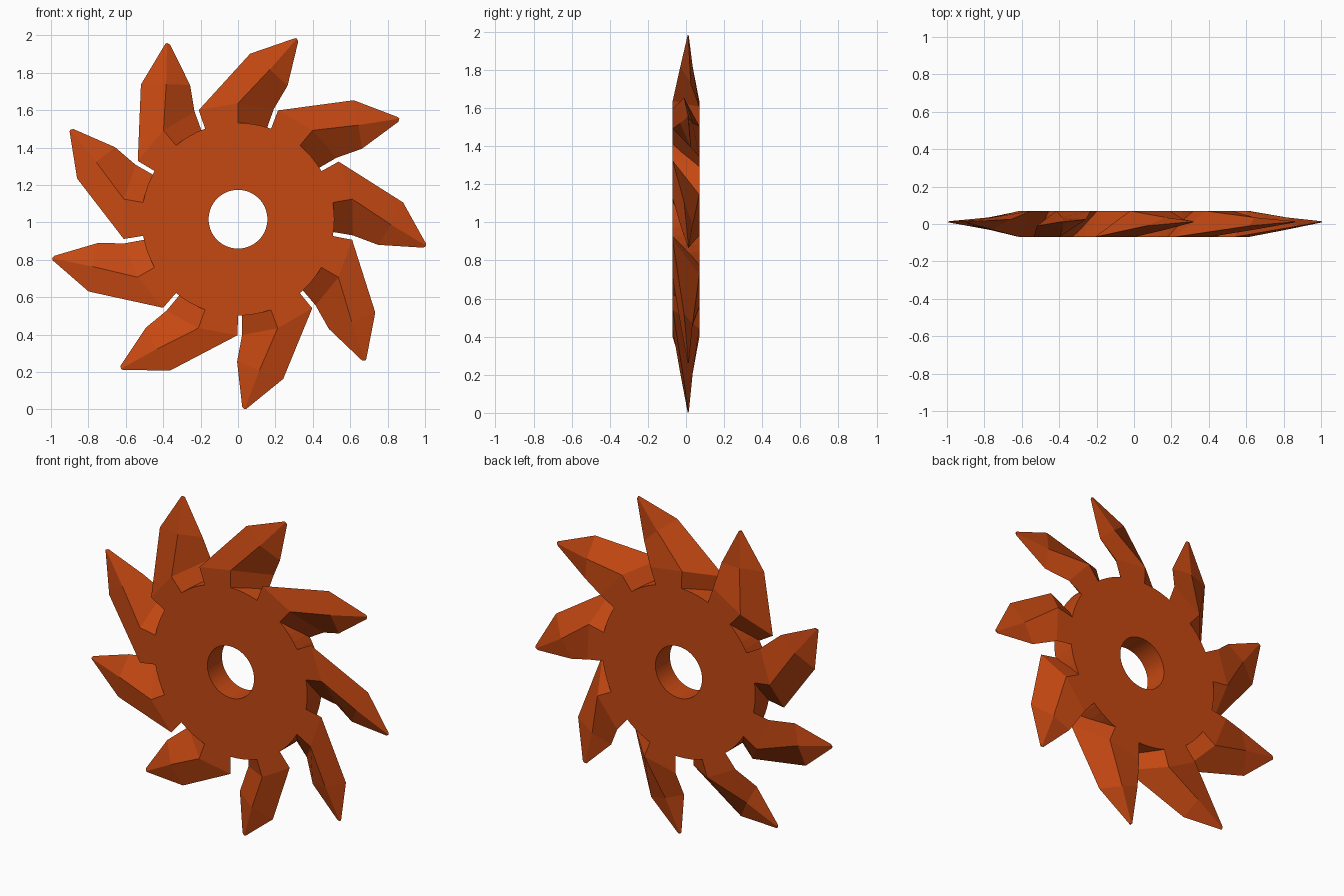
import bpy, bmesh, math

if "Cube" in bpy.data.objects:
    bpy.data.objects.remove(bpy.data.objects["Cube"])

orange = bpy.data.materials.new("burnt orange")
orange.diffuse_color = (0.56, 0.065, 0.006, 1)
orange.use_nodes = True
orange.node_tree.nodes["Principled BSDF"].inputs["Base Color"].default_value = orange.diffuse_color

CZ = 1.017      # height of the wheel centre
H = 0.07        # half thickness
HUB_R, HOLE_R = 0.515, 0.157
BLADES, STEP = 9, math.radians(40)


def finish(bm, name):
    bmesh.ops.recalc_face_normals(bm, faces=bm.faces)
    me = bpy.data.meshes.new(name)
    bm.to_mesh(me)
    bm.free()
    me.materials.append(orange)
    ob = bpy.data.objects.new(name, me)
    ob.location = (0, 0, CZ)
    bpy.context.collection.objects.link(ob)
    return ob


def polar(r, deg, y):
    a = math.radians(deg)
    return (r * math.cos(a), y, r * math.sin(a))


# Hub: flat ring with a round bore
bm = bmesh.new()
N = 72
rings = [[bm.verts.new(polar(r, 360 * i / N, y)) for i in range(N)]
         for r, y in ((HOLE_R, -H), (HUB_R, -H), (HUB_R, H), (HOLE_R, H))]
for k in range(4):
    a, b = rings[k], rings[(k + 1) % 4]
    for i in range(N):
        j = (i + 1) % N
        bm.faces.new((a[i], a[j], b[j], b[i]))
finish(bm, "hub")

# Blade sections from root to tip: trailing edge, front ridge, leading edge, back ridge
sections = [
    [polar(0.48, 110, -H), polar(0.48, 90, -H), polar(0.48, 72.5, H), polar(0.48, 92, H)],
    [polar(0.62, 109.8, -H), polar(0.62, 90, -H), polar(0.62, 72, H), polar(0.62, 92, H)],
    [(0.065, -0.01, 0.885), (0.17, -0.03, 0.80), (0.265, 0.025, 0.714), (0.17, 0.035, 0.80)],
    [(0.305, 0.012, 0.968), (0.315, 0.009, 0.966), (0.322, 0.012, 0.95), (0.315, 0.015, 0.96)],
]
for n in range(BLADES):
    bm = bmesh.new()
    loops = [[bm.verts.new(p) for p in s] for s in sections]
    for a, b in zip(loops, loops[1:]):
        for i in range(4):
            j = (i + 1) % 4
            bm.faces.new((a[i], a[j], b[j], b[i]))
    bm.faces.new(loops[0])
    bm.faces.new(loops[-1])
    ob = finish(bm, f"blade_{n + 1}")
    ob.rotation_euler = (0, n * STEP, 0)
